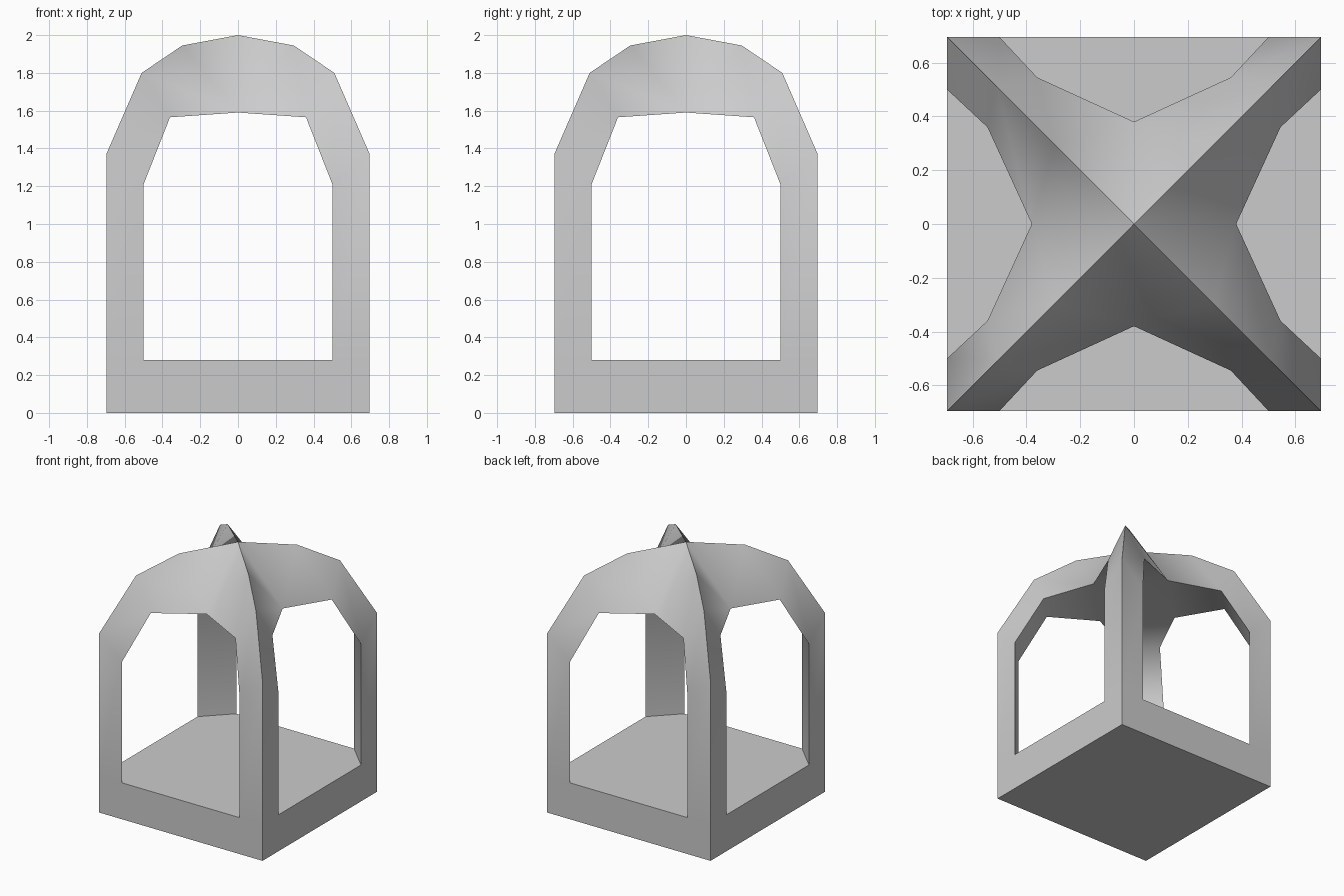
import bpy, bmesh, math
from mathutils import Matrix

if "Cube" in bpy.data.objects:
    bpy.data.objects.remove(bpy.data.objects["Cube"])

HALF = 0.695      # half width of the square plan
BASE_H = 0.28     # height of the plinth

# Sections of one corner rib, bottom to top:
# (ridge offset on the diagonal, ridge z, opening edge along side, opening edge depth, opening z)
SECTIONS = [
    (HALF, BASE_H, 0.50, HALF, BASE_H),
    (HALF, 1.375, 0.50, HALF, 1.21),
    (0.51, 1.80, 0.36, 0.545, 1.565),
    (0.295, 1.945, 0.0, 0.38, 1.59),
]
APEX = (0, 0, 2.0)


def finish(bm, name, angle):
    mesh = bpy.data.meshes.new(name)
    bm.to_mesh(mesh)
    bm.free()
    obj = bpy.data.objects.new(name, mesh)
    bpy.context.collection.objects.link(obj)
    bpy.ops.object.select_all(action='DESELECT')
    obj.select_set(True)
    bpy.context.view_layer.objects.active = obj
    bpy.ops.object.shade_smooth_by_angle(angle=math.radians(angle))
    return obj


# Square plinth
bm = bmesh.new()
bmesh.ops.create_cube(bm, size=1, matrix=Matrix.Translation((0, 0, BASE_H / 2))
                      @ Matrix.Diagonal((2 * HALF, 2 * HALF, BASE_H, 1)))
finish(bm, "base", 30)

# Four triangular posts that curve into ribs and meet at the apex
bm = bmesh.new()
crown = []
for k in range(4):
    turn = Matrix.Rotation(k * math.pi / 2, 3, 'Z')
    rings = []
    for r, rz, along, depth, oz in SECTIONS:
        pts = [(r, -r, rz), (depth, -along, oz), (along, -depth, oz)]
        ring = [bm.verts.new(p) for p in pts]
        for v in ring:
            v.co = turn @ v.co
        rings.append(ring)
    for lo, hi in zip(rings, rings[1:]):
        for i in range(3):
            j = (i + 1) % 3
            bm.faces.new((lo[i], lo[j], hi[j], hi[i]))
    bm.faces.new(rings[0][::-1])
    # Roof triangles from the rib top to the apex
    top = rings[-1]
    apex = bm.verts.new(APEX)
    bm.faces.new((top[0], top[1], apex))
    bm.faces.new((top[2], top[0], apex))
    crown.append(top[1])

# Flat underside of the crown
bm.faces.new(crown[::-1])
bmesh.ops.remove_doubles(bm, verts=bm.verts, dist=0.001)
bmesh.ops.recalc_face_normals(bm, faces=bm.faces)
finish(bm, "domed_canopy", 66)
